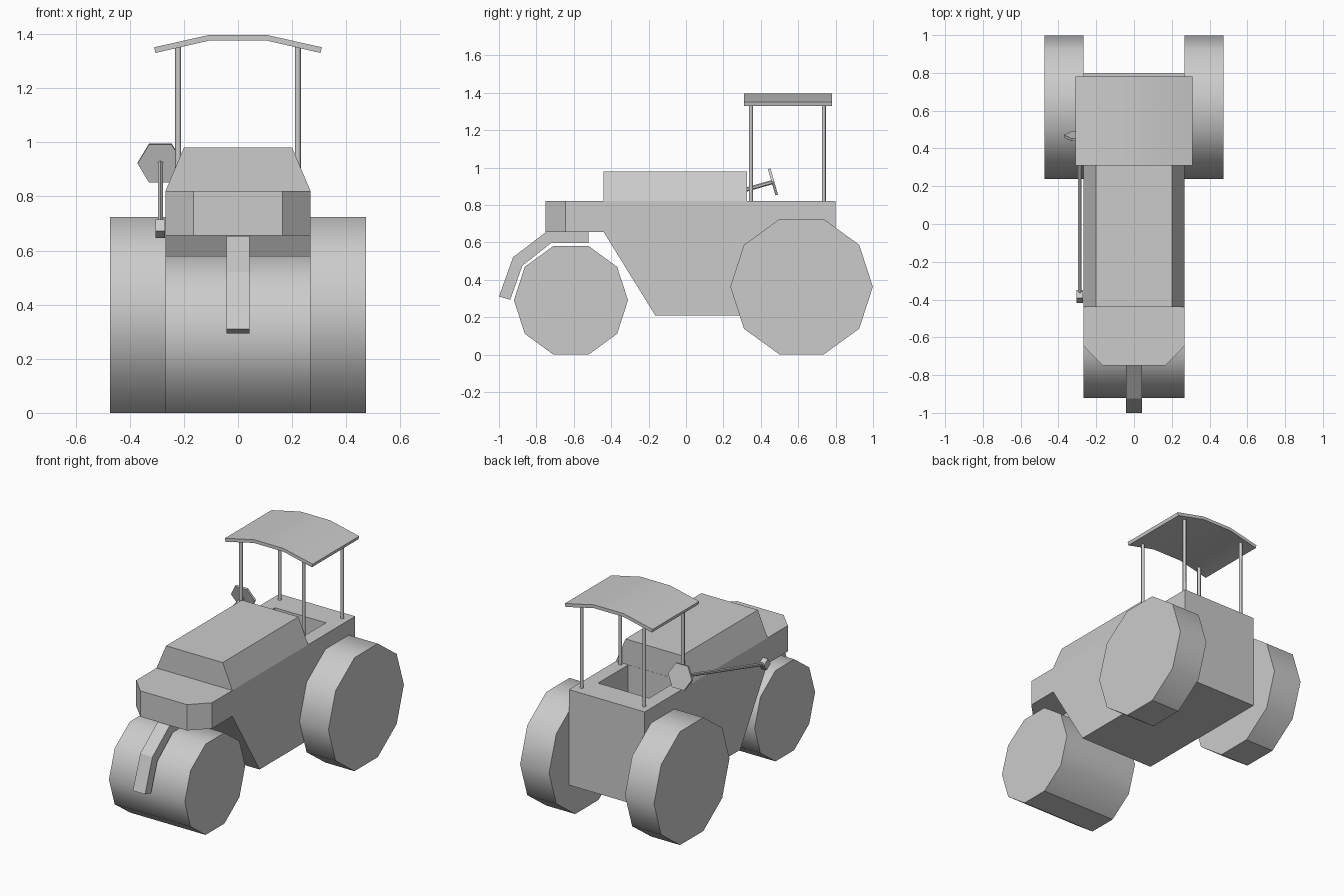
import bpy, bmesh, math
from mathutils import Vector

if "Cube" in bpy.data.objects:
    bpy.data.objects.remove(bpy.data.objects["Cube"], do_unlink=True)

GREY = (0.6, 0.6, 0.6, 1)
paint = bpy.data.materials.new("plain_grey")
paint.use_nodes = True
paint.diffuse_color = GREY
paint.node_tree.nodes["Principled BSDF"].inputs["Base Color"].default_value = GREY


def finish(name, bm):
    bmesh.ops.recalc_face_normals(bm, faces=bm.faces)
    mesh = bpy.data.meshes.new(name)
    bm.to_mesh(mesh)
    bm.free()
    mesh.materials.append(paint)
    obj = bpy.data.objects.new(name, mesh)
    bpy.context.collection.objects.link(obj)
    return obj


def prism(name, points, shift):
    """Extrude a closed outline of 3D points along a vector."""
    bm = bmesh.new()
    face = bm.faces.new([bm.verts.new(p) for p in points])
    new = bmesh.ops.extrude_face_region(bm, geom=[face])["geom"]
    bmesh.ops.translate(bm, vec=shift, verts=[v for v in new if isinstance(v, bmesh.types.BMVert)])
    return finish(name, bm)


def side_prism(name, outline, half):
    """Outline in (y, z), symmetric across x."""
    return prism(name, [(-half, y, z) for y, z in outline], (2 * half, 0, 0))


def rod(name, start, end, radius, sides, turn=0.0):
    """Cylinder between two points; turn offsets its corners."""
    axis = (Vector(end) - Vector(start)).normalized()
    ref = Vector((0, 0, 1)) if abs(axis.z) < 0.9 else Vector((1, 0, 0))
    u = (ref - axis * ref.dot(axis)).normalized()
    w = axis.cross(u)
    ring = [Vector(start) + radius * (u * math.cos(a) + w * math.sin(a))
            for a in (turn + 2 * math.pi * i / sides for i in range(sides))]
    return prism(name, ring, Vector(end) - Vector(start))


def wheel(name, x0, x1, y, radius):
    """Ten-sided wheel resting on the ground, tread smooth, contact patch flat."""
    z = radius * math.cos(math.pi / 10)
    obj = rod(name, (x0, y, z), (x1, y, z), radius, 10, math.pi / 10)
    for p in obj.data.polygons:
        p.use_smooth = abs(p.normal.x) < 0.5 and p.normal.z > -0.95
    sharp = obj.data.attributes.new("sharp_edge", 'BOOLEAN', 'EDGE')
    for e in obj.data.edges:
        a, b = (obj.data.vertices[i].co for i in e.vertices)
        sharp.data[e.index].value = abs(a.x - b.x) < 0.01
    return obj


# Rolling gear
wheel("front_roller", -0.268, 0.268, -0.615, 0.305)
for side, s in (("left", 1), ("right", -1)):
    wheel("rear_wheel_" + side, s * 0.268, s * 0.473, 0.618, 0.381)

# Main body with an open driver's well
body = side_prism("body", [(-0.645, 0.655), (-0.44, 0.655), (-0.165, 0.21),
                           (0.8, 0.21), (0.8, 0.82), (-0.645, 0.82)], 0.268)
well = [(-0.18, 0.326), (0.18, 0.326), (0.18, 0.63), (-0.18, 0.63)]
cutter = prism("well_cutter", [(x, y, 0.45) for x, y in well], (0, 0, 0.6))
cutter.hide_render = True
cutter.hide_set(True)
cutter.display_type = 'WIRE'
cut = body.modifiers.new("driver_well", 'BOOLEAN')
cut.operation = 'DIFFERENCE'
cut.object = cutter
cut.solver = 'EXACT'
bpy.context.view_layer.objects.active = body
bpy.ops.object.modifier_apply(modifier=cut.name)
bpy.data.objects.remove(cutter, do_unlink=True)

# Nose with chamfered corners, and tapered hood
nose = [(-0.268, -0.645), (-0.165, -0.75), (0.165, -0.75), (0.268, -0.645)]
prism("nose", [(x, y, 0.655) for x, y in nose], (0, 0, 0.165))
hood = [(-0.268, 0.82), (0.268, 0.82), (0.2, 0.98), (-0.2, 0.98)]
prism("hood", [(x, -0.44, z) for x, z in hood], (0, 0.765, 0))

# Bent front arm over the roller
side_prism("front_arm", [(-0.52, 0.654), (-0.75, 0.654), (-0.925, 0.52), (-1.0, 0.31),
                         (-0.94, 0.293), (-0.875, 0.475), (-0.72, 0.597), (-0.52, 0.597)], 0.043)

# Canopy posts and bent roof
for side, x in (("left", 0.221), ("right", -0.221)):
    for place, y in (("front", 0.347), ("rear", 0.737)):
        post = rod(f"post_{place}_{side}", (x, y, 0.81), (x, y, 1.36), 0.011, 8)
        for p in post.data.polygons:
            p.use_smooth = abs(p.normal.z) < 0.5
half_roof = [(0.105, 1.397), (0.31, 1.351), (0.305, 1.33), (0.105, 1.376)]
roof_outline = half_roof + [(-x, z) for x, z in reversed(half_roof)]
roof = prism("canopy_roof", [(x, 0.31, z) for x, z in roof_outline], (0, 0.47, 0))

# Steering column along the right flank, with hub and hexagonal wheel
base, top = Vector((-0.287, -0.385, 0.68)), Vector((-0.287, 0.465, 0.923))
along = (top - base).normalized()
rod("steering_column", base, top, 0.011, 6)
rod("steering_hub", base - Vector((0.018, 0, 0)), base + Vector((0.018, 0, 0)), 0.035, 4, 0.2)
rod("steering_wheel", top - along * 0.007, top + along * 0.007, 0.084, 6, math.pi / 6)

# Soft shading on the roof, sharp at its rims
bpy.ops.object.select_all(action='DESELECT')
roof.select_set(True)
bpy.context.view_layer.objects.active = roof
bpy.ops.object.shade_smooth_by_angle(angle=math.radians(40))
